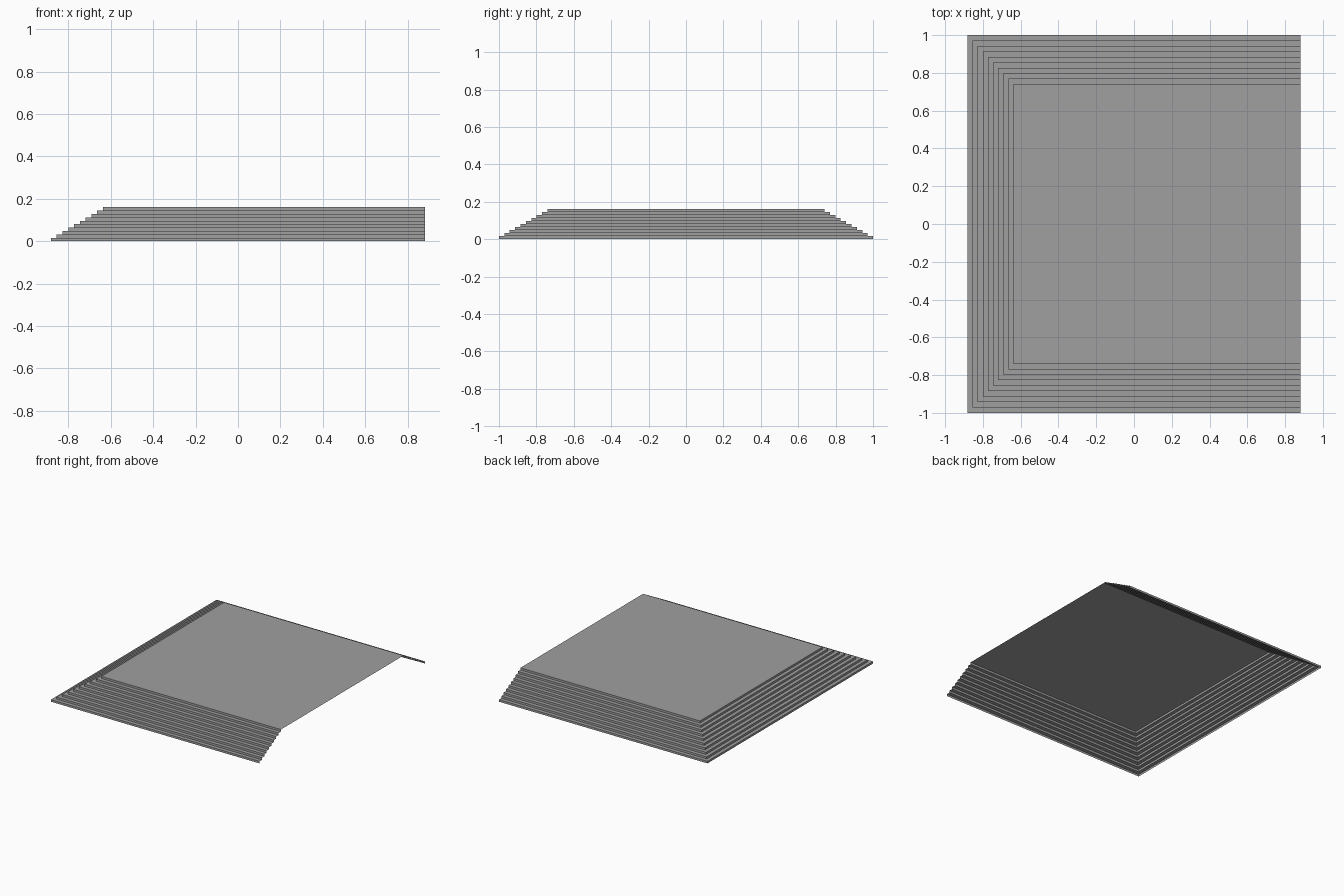
import bpy
import bmesh

STEPS = 10
HALF_X, HALF_Y, HEIGHT = 0.882, 1.0, 0.16
RUN_X, RUN_Y = 0.0272, 0.0288      # tread depth on the end and on the sides
RISE = HEIGHT / STEPS

cube = bpy.data.objects.get("Cube")
if cube:
    bpy.data.objects.remove(cube, do_unlink=True)

# Single plain grey
grey = bpy.data.materials.new("plain_grey")
grey.use_nodes = True
colour = (0.35, 0.35, 0.35, 1.0)
grey.diffuse_color = colour
grey.node_tree.nodes["Principled BSDF"].inputs["Base Color"].default_value = colour


def u_outline(bm, level, z):
    """Three-sided outline, open towards +x, inset by the given step count."""
    x = -HALF_X + level * RUN_X
    y = HALF_Y - level * RUN_Y
    points = [(HALF_X, y), (x, y), (x, -y), (HALF_X, -y)]
    return [bm.verts.new((px, py, z)) for px, py in points]


# Stepped shell: a riser and a tread per level, open below and at the +x end
bm = bmesh.new()
outlines = []
for level in range(STEPS):
    outlines.append(u_outline(bm, level, level * RISE))
    outlines.append(u_outline(bm, level, (level + 1) * RISE))

for low, high in zip(outlines, outlines[1:]):
    for i in range(3):
        bm.faces.new((low[i], low[i + 1], high[i + 1], high[i]))

# Flat platform closing the top
bm.faces.new(outlines[-1])

mesh = bpy.data.meshes.new("stepped_platform")
bm.to_mesh(mesh)
bm.free()
mesh.materials.append(grey)
platform = bpy.data.objects.new("stepped_platform", mesh)
bpy.context.scene.collection.objects.link(platform)
